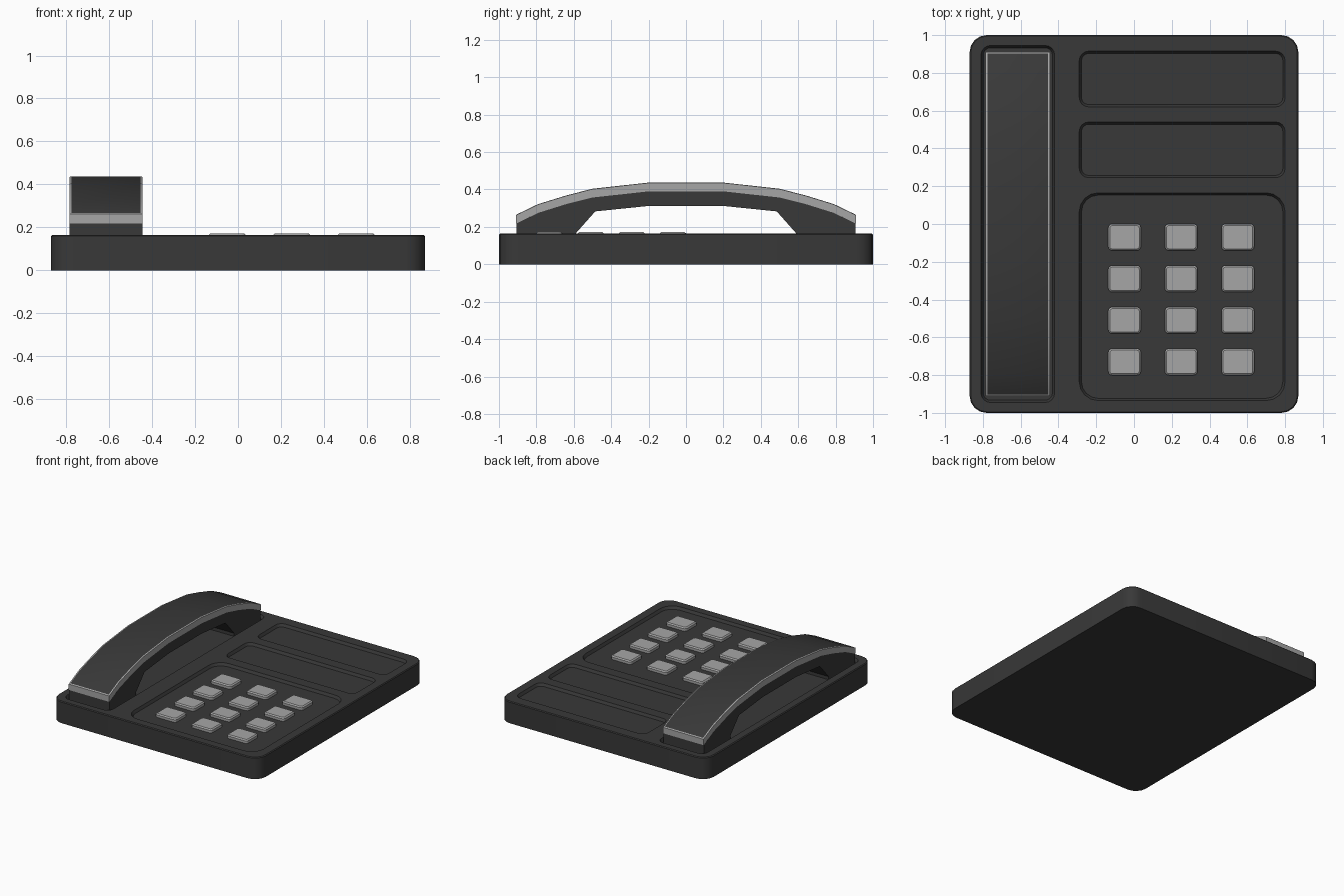
import bpy, bmesh, math

if "Cube" in bpy.data.objects:
    bpy.data.objects.remove(bpy.data.objects["Cube"])


def material(name, v):
    m = bpy.data.materials.new(name)
    m.diffuse_color = (v, v, v, 1)
    m.use_nodes = True
    m.node_tree.nodes["Principled BSDF"].inputs["Base Color"].default_value = m.diffuse_color
    return m


DARK = material("charcoal plastic", 0.04)
GREY = material("light grey plastic", 0.38)


def finish(bm, name, mats, angle=30):
    bmesh.ops.recalc_face_normals(bm, faces=bm.faces)
    me = bpy.data.meshes.new(name)
    bm.to_mesh(me)
    bm.free()
    ob = bpy.data.objects.new(name, me)
    bpy.context.collection.objects.link(ob)
    for m in mats:
        me.materials.append(m)
    smooth(ob, angle)
    return ob


def smooth(ob, angle=30):
    bpy.ops.object.select_all(action='DESELECT')
    ob.select_set(True)
    bpy.context.view_layer.objects.active = ob
    bpy.ops.object.shade_smooth_by_angle(angle=math.radians(angle))


def rounded_slab(name, x0, x1, y0, y1, r, rings, mat, segs=4):
    """Stack of rounded rectangles; rings are (inset, z) pairs."""
    bm = bmesh.new()
    loops = []
    for inset, z in rings:
        rr = max(r - inset, 0.004)
        loop = []
        for k, (cx, cy) in enumerate([(x1 - inset - rr, y1 - inset - rr), (x0 + inset + rr, y1 - inset - rr),
                                      (x0 + inset + rr, y0 + inset + rr), (x1 - inset - rr, y0 + inset + rr)]):
            for s in range(segs + 1):
                a = math.pi / 2 * (k + s / segs)
                loop.append(bm.verts.new((cx + rr * math.cos(a), cy + rr * math.sin(a), z)))
        loops.append(loop)
    n = len(loops[0])
    for a, b in zip(loops, loops[1:]):
        for i in range(n):
            bm.faces.new((a[i], a[(i + 1) % n], b[(i + 1) % n], b[i]))
    bm.faces.new(loops[0])
    bm.faces.new(loops[-1])
    return finish(bm, name, [mat])


# Base body
TOP = 0.165
base = rounded_slab("base", -0.87, 0.87, -1, 1, 0.09, [(0, 0), (0, TOP - 0.006), (0.006, TOP)], DARK)

# Recesses: two label panels, the keypad well and the handset cradle
recesses = [(-0.29, 0.80, 0.62, 0.915, 0.05, 0.02),
            (-0.29, 0.80, 0.245, 0.54, 0.05, 0.02),
            (-0.29, 0.80, -0.935, 0.165, 0.10, 0.02),
            (-0.81, -0.42, -0.945, 0.945, 0.05, 0.025)]
for x0, x1, y0, y1, r, depth in recesses:
    cut = rounded_slab("recess_cutter", x0, x1, y0, y1, r,
                       [(0.012, TOP - depth), (0, TOP), (0, TOP + 0.1)], DARK)
    cut.hide_render = True
    mod = base.modifiers.new("recess", 'BOOLEAN')
    mod.operation = 'DIFFERENCE'
    mod.solver = 'EXACT'
    mod.object = cut
    bpy.context.view_layer.objects.active = base
    bpy.ops.object.modifier_apply(modifier=mod.name)
    bpy.data.objects.remove(cut)
smooth(base)

# Keys, three columns by four rows
for row in range(4):
    for col in range(3):
        x, y = -0.05 + 0.30 * col, -0.07 - 0.22 * row
        rounded_slab(f"key_{row}_{col}", x - 0.087, x + 0.087, y - 0.071, y + 0.071, 0.022,
                     [(0, 0.14), (0, 0.164), (0.009, 0.172)], GREY, 3)


# Handset: symmetric side profiles extruded across x
HX0, HX1 = -0.785, -0.445


def extrude_profile(half):
    """Closed (y, z) outline from its front half, mirrored in y."""
    pts = half + [(-y, z) for y, z in reversed(half)]
    bm = bmesh.new()
    left = [bm.verts.new((HX0, y, z)) for y, z in pts]
    right = [bm.verts.new((HX1, y, z)) for y, z in pts]
    n = len(pts)
    bm.faces.new(left)
    bm.faces.new(right[::-1])
    for i in range(n):
        bm.faces.new((left[i], right[i], right[(i + 1) % n], left[(i + 1) % n]))
    bmesh.ops.recalc_face_normals(bm, faces=bm.faces)
    return bm


arc = [(-0.2, 0.435), (-0.5, 0.402), (-0.64, 0.366), (-0.79, 0.32), (-0.91, 0.262)]
under = [(-0.91, 0.217), (-0.79, 0.275), (-0.64, 0.322), (-0.5, 0.357), (-0.2, 0.39)]

# Lower grip with ear and mouth feet
foot = [(-0.2, 0.312), (-0.485, 0.283), (-0.59, 0.165), (-0.59, 0.141), (-0.905, 0.141)]
finish(extrude_profile(foot + [(-0.905, 0.219)] + under[1:]), "handset_grip", [DARK])

# Grey upper shell with a dark inset top
bm = extrude_profile(arc + under)
bm.normal_update()
top = [f for f in bm.faces if f.normal.z > 0.5]
bmesh.ops.inset_region(bm, faces=top, thickness=0.009, depth=0.002, use_even_offset=True)
for f in top:
    f.material_index = 1
finish(bm, "handset_shell", [GREY, DARK])
